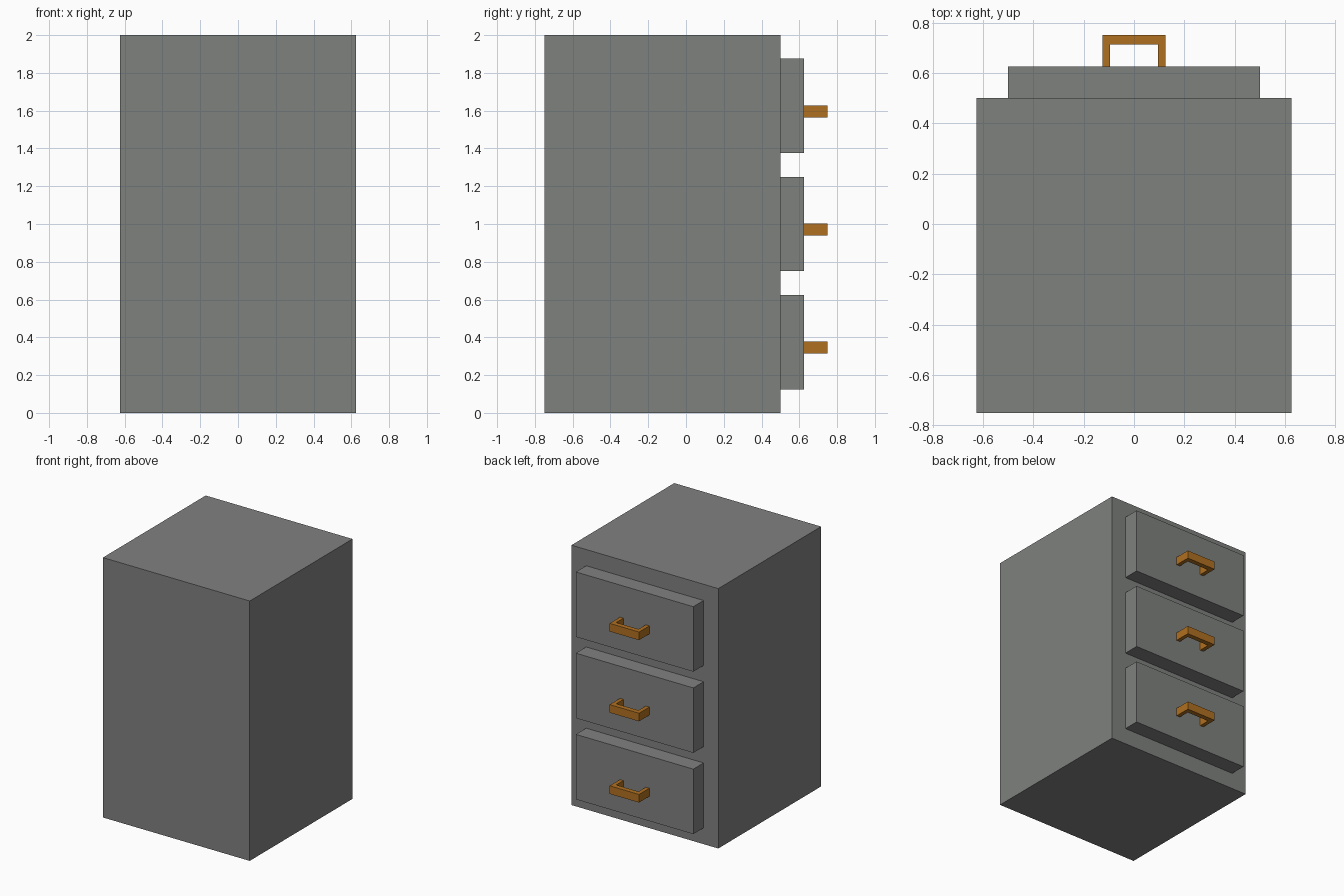
import bpy, bmesh
from mathutils import Vector

if "Cube" in bpy.data.objects:
    bpy.data.objects.remove(bpy.data.objects["Cube"])


def material(name, rgb):
    m = bpy.data.materials.new(name)
    m.diffuse_color = (*rgb, 1.0)
    m.use_nodes = True
    m.node_tree.nodes["Principled BSDF"].inputs["Base Color"].default_value = m.diffuse_color
    return m


GREY = material("cabinet grey", (0.212, 0.219, 0.212))
BRONZE = material("handle bronze", (0.434, 0.160, 0.0145))


def prism(name, outline, z0, z1, mat):
    """Extrude an xy outline from z0 up to z1."""
    bm = bmesh.new()
    face = bm.faces.new([bm.verts.new((x, y, z0)) for x, y in outline])
    top = bmesh.ops.extrude_face_region(bm, geom=[face])["geom"]
    verts = [v for v in top if isinstance(v, bmesh.types.BMVert)]
    bmesh.ops.translate(bm, verts=verts, vec=Vector((0, 0, z1 - z0)))
    bmesh.ops.recalc_face_normals(bm, faces=bm.faces)
    mesh = bpy.data.meshes.new(name)
    bm.to_mesh(mesh)
    bm.free()
    mesh.materials.append(mat)
    obj = bpy.data.objects.new(name, mesh)
    bpy.context.collection.objects.link(obj)
    return obj


def rect(half_width, y0, y1):
    return [(-half_width, y0), (half_width, y0), (half_width, y1), (-half_width, y1)]


# Cabinet body
prism("cabinet_body", rect(0.625, -0.75, 0.5), 0, 2, GREY)

# U-shaped handle outline: right half, mirrored to the left
half = [(0.095, 0.7125), (0.095, 0.625), (0.125, 0.625), (0.125, 0.75)]
handle = half + [(-x, y) for x, y in reversed(half)]

# Three drawers, each with a handle
for i, level in enumerate(("bottom", "middle", "top")):
    z = 0.125 + 0.625 * i
    prism(f"{level}_drawer", rect(0.5, 0.5, 0.625), z, z + 0.5, GREY)
    prism(f"{level}_handle", handle, z + 0.19, z + 0.2525, BRONZE)
